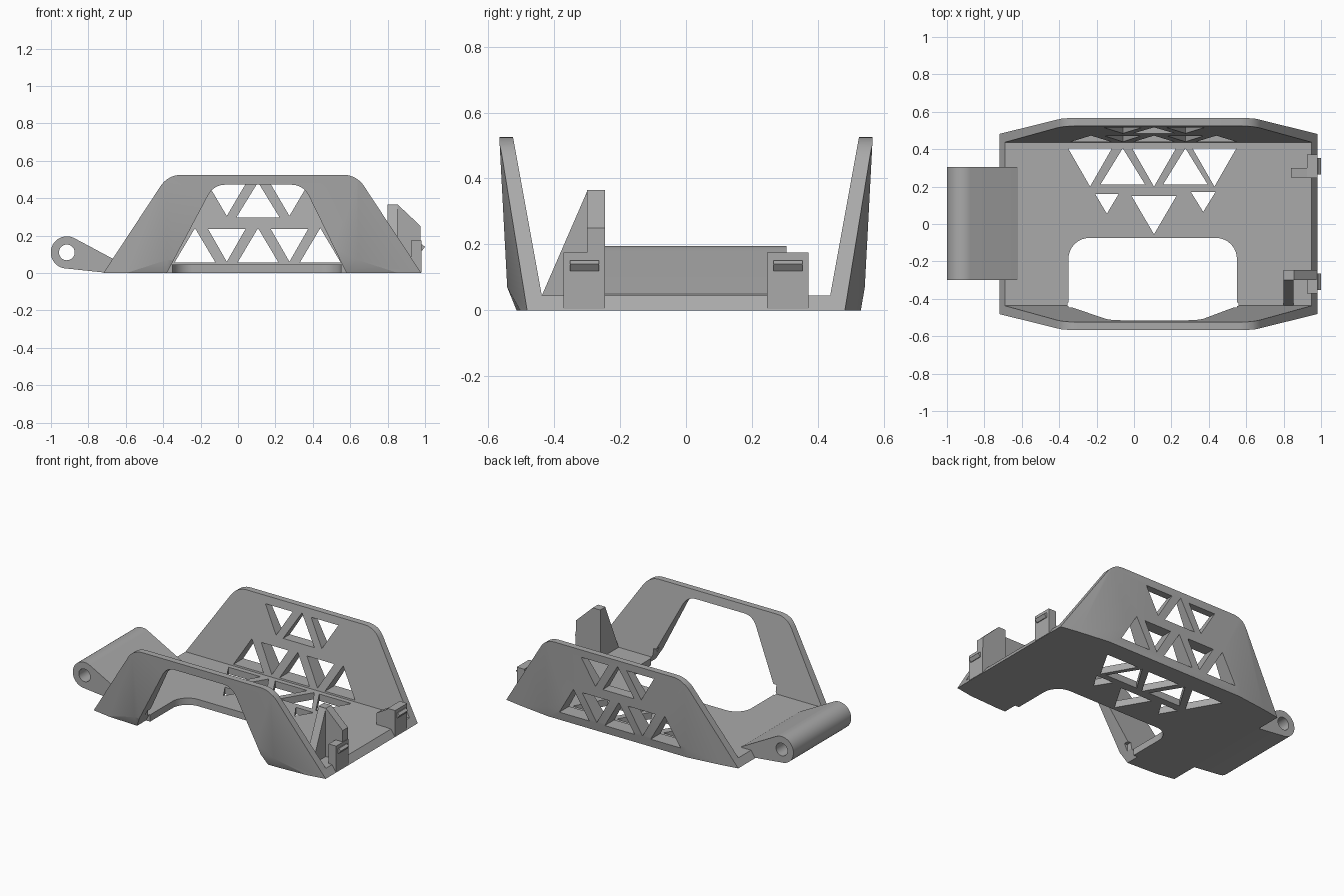
import bpy, bmesh, math
from mathutils import Vector

if "Cube" in bpy.data.objects:
    bpy.data.objects.remove(bpy.data.objects["Cube"])

grey = bpy.data.materials.new("plain grey")
grey.diffuse_color = (0.4, 0.4, 0.4, 1)
grey.use_nodes = True
grey.node_tree.nodes["Principled BSDF"].inputs["Base Color"].default_value = grey.diffuse_color


def make_object(name, bm):
    bmesh.ops.recalc_face_normals(bm, faces=bm.faces)
    mesh = bpy.data.meshes.new(name)
    bm.to_mesh(mesh)
    bm.free()
    mesh.materials.append(grey)
    ob = bpy.data.objects.new(name, mesh)
    bpy.context.collection.objects.link(ob)
    return ob


def rounded(corners, steps=8):
    """Polygon from (u, v, radius) corners, with fillets."""
    out = []
    for i, (u, v, r) in enumerate(corners):
        p = Vector((u, v))
        if r == 0:
            out.append(p)
            continue
        a = (Vector(corners[i - 1][:2]) - p).normalized()
        b = (Vector(corners[(i + 1) % len(corners)][:2]) - p).normalized()
        half = a.angle(b) / 2
        t = r / math.tan(half)
        centre = p + (a + b).normalized() * r / math.sin(half)
        s, e = p + a * t - centre, p + b * t - centre
        for k in range(steps + 1):
            d = s.lerp(e, k / steps).normalized() * r
            out.append(centre + d)
    return out


def prism(name, pts, axis, lo, hi):
    """Extrude a 2D polygon along the named axis."""
    place = {"x": lambda u, v, w: (w, u, v),
             "y": lambda u, v, w: (u, w, v),
             "z": lambda u, v, w: (u, v, w)}[axis]
    bm = bmesh.new()
    rings = [[bm.verts.new(place(p[0], p[1], w)) for p in pts] for w in (lo, hi)]
    bm.faces.new(rings[0])
    bm.faces.new(rings[1][::-1])
    n = len(pts)
    for i in range(n):
        j = (i + 1) % n
        bm.faces.new((rings[0][i], rings[0][j], rings[1][j], rings[1][i]))
    return make_object(name, bm)


def hull(name, pts):
    bm = bmesh.new()
    for p in pts:
        bm.verts.new(p)
    res = bmesh.ops.convex_hull(bm, input=bm.verts)
    loose = {g for g in res["geom_interior"] + res["geom_unused"]
             if isinstance(g, bmesh.types.BMVert)}
    bmesh.ops.delete(bm, geom=list(loose), context="VERTS")
    return make_object(name, bm)


def boolean(ob, cutter, op="DIFFERENCE"):
    mod = ob.modifiers.new("cut", "BOOLEAN")
    mod.operation, mod.object, mod.solver = op, cutter, "EXACT"
    bpy.context.view_layer.objects.active = ob
    bpy.ops.object.modifier_apply(modifier=mod.name)
    bpy.data.objects.remove(cutter)


def triangle(cx, width, base, tip):
    return [(cx - width / 2, base), (cx + width / 2, base), (cx, tip)]


# Cradle: leaning outer shell trimmed to a rounded trapezoid
outer = []
for s in (-1, 1):
    outer += [(-0.75, s * 0.474, -0.05), (-0.75, s * 0.474, 0.6),
              (1.01, s * 0.474, -0.05), (1.01, s * 0.474, 0.6)]
    foot = 0.513 if s < 0 else 0.53
    for x in (-0.38, 0.64):
        outer += [(x, s * foot, 0), (x, s * (foot - 0.02), -0.05),
                  (x, s * 0.542, 0.07), (x, s * 0.57, 0.6)]
cradle = hull("cradle", outer)
side = rounded([(-0.72, 0, 0), (0.98, 0, 0), (0.634, 0.525, 0.13), (-0.374, 0.525, 0.13)])
boolean(cradle, prism("trim", side, "y", -1, 1), "INTERSECT")

# Hollow above the floor
inner = []
for s in (-1, 1):
    inner += [(-0.8, s * 0.437, 0.045), (1.06, s * 0.437, 0.045),
              (-0.8, s * 0.437, 0.65), (1.06, s * 0.437, 0.65),
              (-0.38, s * 0.527, 0.54), (0.62, s * 0.527, 0.54),
              (-0.38, s * 0.527, 0.65), (0.62, s * 0.527, 0.65)]
boolean(cradle, hull("hollow", inner))

# Front window and floor opening
window = rounded([(-0.407, -0.05, 0), (0.604, -0.05, 0), (0.35, 0.472, 0.1), (-0.13, 0.472, 0.1)])
boolean(cradle, prism("window", window, "y", -1, -0.42))
opening = rounded([(-0.35, -0.48, 0), (0.55, -0.48, 0), (0.55, -0.075, 0.11), (-0.35, -0.075, 0.11)])
boolean(cradle, prism("opening", opening, "z", -0.1, 0.1))

# Truss holes in the back wall: (centre, width, base, tip)
wall_holes = [(c, 0.2, 0.235, 0.06) for c in (-0.06, 0.275)]
wall_holes += [(c, 0.22, 0.055, 0.24) for c in (-0.23, 0.107, 0.44)]
wall_holes += [(c, 0.2, 0.475, 0.305) for c in (-0.06, 0.275)]
wall_holes += [(0.107, 0.23, 0.298, 0.485)]
for h in wall_holes:
    boolean(cradle, prism("wall_hole", triangle(*h), "y", 0.3, 1))

# Truss holes in the floor
floor_holes = [(c, 0.235, 0.405, 0.2) for c in (-0.235, 0.107, 0.43)]
floor_holes += [(c, 0.24, 0.21, 0.405) for c in (-0.06, 0.275)]
floor_holes += [(-0.145, 0.125, 0.16, 0.055), (0.107, 0.24, 0.15, -0.055),
                (0.37, 0.13, 0.17, 0.065)]
for h in floor_holes:
    boolean(cradle, prism("floor_hole", triangle(*h), "z", -0.1, 0.2))

# Hinge barrel with its arm
cx, cz, r = -0.915, 0.11, 0.086
arc = [(cx + r * math.cos(math.radians(a)), cz + r * math.sin(math.radians(a)))
       for a in range(62, 261, 6)]
hinge = prism("hinge", arc + [(-0.72, 0.003), (-0.62, 0.003), (-0.62, 0.05)], "y", -0.3, 0.305)
bore = [(cx + 0.042 * math.cos(math.tau * i / 32), cz + 0.042 * math.sin(math.tau * i / 32))
        for i in range(32)]
boolean(hinge, prism("bore", bore, "y", -1, 1))

# Tall fin and its sloping brace
fin = prism("fin", [(0.8, 0.02), (0.8, 0.365), (0.855, 0.365), (0.977, 0.25), (0.977, 0.004)],
            "y", -0.3, -0.245)
brace = prism("fin_brace", [(-0.437, 0.03), (-0.437, 0.045), (-0.298, 0.365), (-0.298, 0.03)],
              "x", 0.8, 0.853)

# Latch blocks with small catches
parts = [cradle, hinge, fin, brace]
for label, y0 in (("front", -0.372), ("back", 0.245)):
    block = [(0.925, 0.004), (0.98, 0.004), (0.98, 0.175), (0.925, 0.175)]
    parts.append(prism(label + "_latch", block, "y", y0, y0 + 0.127))
    catch = [(0.97, 0.12), (0.985, 0.12), (1.0, 0.14), (0.985, 0.152), (0.97, 0.152)]
    parts.append(prism(label + "_catch", catch, "y", y0 + 0.02, y0 + 0.108))
parts.append(prism("back_latch_arm", [(0.84, 0.03), (0.93, 0.03), (0.93, 0.172), (0.84, 0.12)],
                   "y", 0.248, 0.3))

# Smooth the rounded faces, keep edges crisp
for ob in parts:
    bpy.ops.object.select_all(action="DESELECT")
    ob.select_set(True)
    bpy.context.view_layer.objects.active = ob
    bpy.ops.object.shade_smooth_by_angle(angle=math.radians(20))
